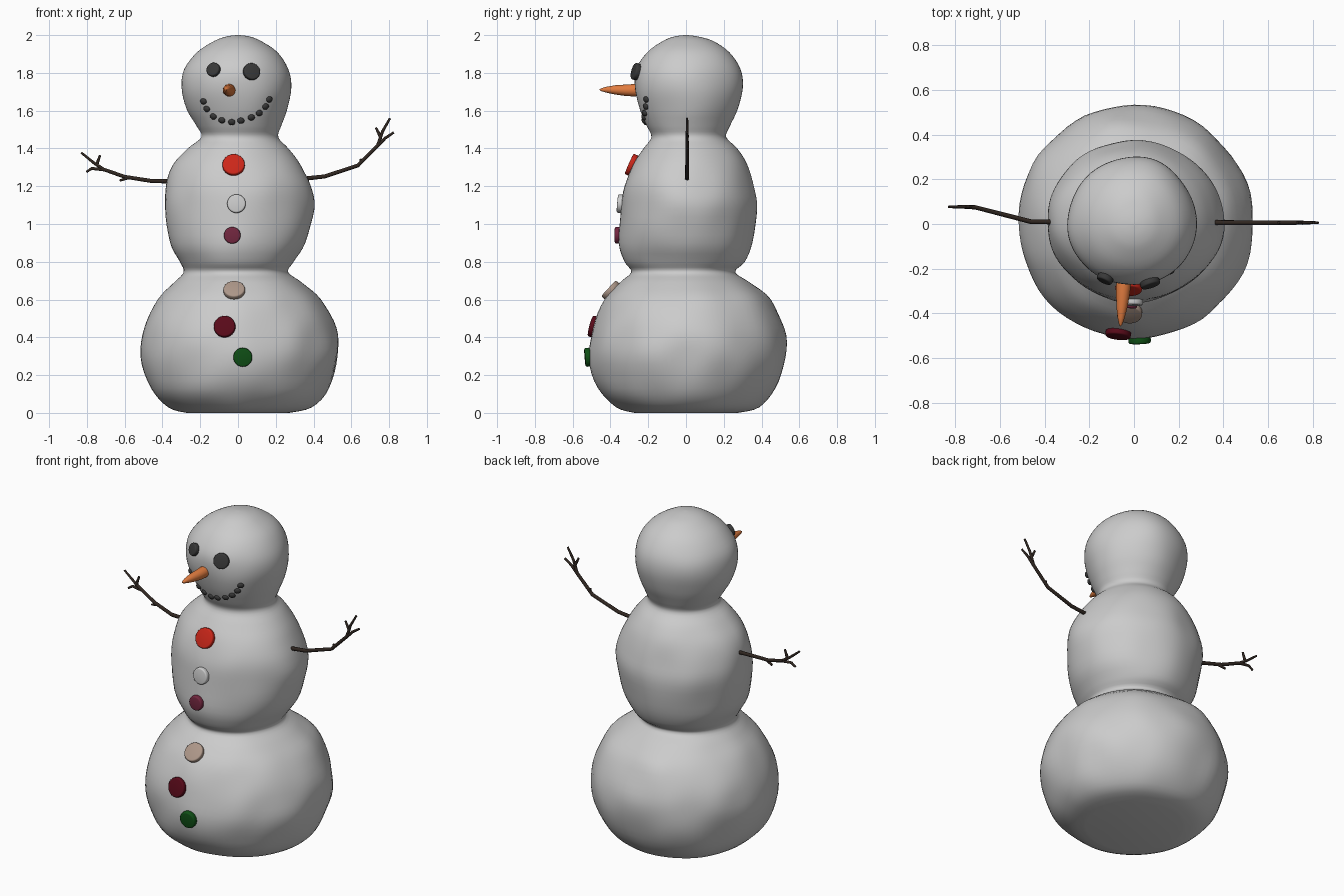
import bpy, bmesh, math
from mathutils import Vector, Matrix, noise
from mathutils.bvhtree import BVHTree

if "Cube" in bpy.data.objects:
    bpy.data.objects.remove(bpy.data.objects["Cube"])


def material(name, rgb):
    m = bpy.data.materials.new(name)
    m.diffuse_color = (*rgb, 1)
    m.use_nodes = True
    m.node_tree.nodes["Principled BSDF"].inputs["Base Color"].default_value = m.diffuse_color
    return m


def finish(bm, name, mat=None, angle=None):
    bmesh.ops.recalc_face_normals(bm, faces=bm.faces)
    me = bpy.data.meshes.new(name)
    bm.to_mesh(me)
    bm.free()
    ob = bpy.data.objects.new(name, me)
    bpy.context.collection.objects.link(ob)
    if mat:
        me.materials.append(mat)
    for p in me.polygons:
        p.use_smooth = True
    if angle:
        bpy.ops.object.select_all(action='DESELECT')
        ob.select_set(True)
        bpy.context.view_layer.objects.active = ob
        bpy.ops.object.shade_smooth_by_angle(angle=math.radians(angle))
    return ob


def loft(bm, rings):
    rows = [[bm.verts.new(p) for p in r] for r in rings]
    n = len(rows[0])
    for a, b in zip(rows, rows[1:]):
        for i in range(n):
            j = (i + 1) % n
            bm.faces.new((a[i], a[j], b[j], b[i]))
    bm.faces.new(rows[0])
    bm.faces.new(rows[-1])


def spline(rows, steps):
    out = []
    for i in range(len(rows) - 1):
        a, b = rows[max(i - 1, 0)], rows[i]
        c, d = rows[i + 1], rows[min(i + 2, len(rows) - 1)]
        for s in range(steps):
            t = s / steps
            out.append([0.5 * (2 * q + (r - p) * t + (2 * p - 5 * q + 4 * r - u) * t * t
                               + (3 * q - p - 3 * r + u) * t ** 3)
                        for p, q, r, u in zip(a, b, c, d)])
    return out + [list(rows[-1])]


# Packed snow body: height, then extents left, right, front, back
PROFILE = [
    (0, .27, .27, .27, .27), (.03, .37, .39, .37, .39), (.13, .47, .48, .47, .48),
    (.30, .52, .53, .51, .53), (.45, .505, .515, .49, .52), (.60, .425, .44, .43, .45),
    (.69, .335, .34, .355, .34), (.745, .285, .265, .29, .26), (.80, .305, .295, .325, .31),
    (.90, .36, .355, .35, .345), (1.08, .385, .40, .345, .375), (1.20, .38, .385, .33, .36),
    (1.31, .345, .335, .285, .325), (1.40, .265, .265, .225, .27), (1.46, .195, .215, .185, .215),
    (1.52, .22, .23, .21, .235), (1.61, .27, .26, .245, .275), (1.72, .297, .278, .272, .30),
    (1.82, .285, .265, .265, .285), (1.91, .22, .21, .205, .23), (1.97, .125, .12, .12, .14),
    (1.993, .06, .06, .06, .06), (2, .006, .006, .006, .006)]

SEG = 72
rings = []
for z, l, r, f, b in spline(PROFILE, 4):
    ring = []
    for k in range(SEG):
        c, s = math.cos(k * math.tau / SEG), math.sin(k * math.tau / SEG)
        p = Vector(((r if c > 0 else l) * c, (b if s > 0 else f) * s, max(0, z)))
        w = 1 + 0.03 * noise.noise(p * 5 + Vector((3, 1, 7)))
        ring.append(Vector((p.x * w, p.y * w, p.z)))
    rings.append(ring)
bm = bmesh.new()
loft(bm, rings)
bmesh.ops.recalc_face_normals(bm, faces=bm.faces)
tree = BVHTree.FromBMesh(bm)
finish(bm, "snow_body", None, 60)


def on_front(x, z, lift):
    hit, nor, _, _ = tree.ray_cast(Vector((x, -2, z)), Vector((0, 1, 0)))
    rot = nor.to_track_quat('Z', 'Y').to_matrix().to_4x4()
    return Matrix.Translation(hit + nor * lift) @ rot


def disc(name, x, z, r, mat, thick=.032):
    bm = bmesh.new()
    bmesh.ops.create_cone(bm, cap_ends=True, segments=32, radius1=r, radius2=r, depth=thick)
    rim = [e for e in bm.edges if abs(e.verts[0].co.z - e.verts[1].co.z) < 1e-5]
    bmesh.ops.bevel(bm, geom=rim, offset=.008, segments=3, profile=.5, affect='EDGES')
    bm.transform(on_front(x, z, .006))
    finish(bm, name, mat, 40)


# Buttons
for name, x, z, r, rgb in [
        ("red", -.023, 1.31, .059, (.6, .02, .01)), ("white", -.008, 1.107, .049, (.6, .6, .6)),
        ("plum", -.03, .94, .044, (.17, .02, .05)), ("beige", -.02, .645, .057, (.42, .31, .25)),
        ("maroon", -.07, .455, .057, (.1, .003, .01)), ("green", .025, .295, .05, (.005, .08, .008))]:
    disc("button_" + name, x, z, r, material(name, rgb))

# Coal eyes and mouth
coal = material("coal", (.04, .04, .04))
disc("eye_left", -.127, 1.815, .037, coal, .03)
disc("eye_right", .07, 1.805, .045, coal, .03)
MOUTH = [(-.182, 1.65), (-.165, 1.61), (-.13, 1.57), (-.085, 1.55), (-.033, 1.54),
         (.015, 1.548), (.07, 1.565), (.112, 1.588), (.145, 1.622), (.165, 1.66)]
for i, (x, z) in enumerate(MOUTH):
    bm = bmesh.new()
    bmesh.ops.create_uvsphere(bm, u_segments=16, v_segments=10, radius=1)
    bm.transform(on_front(x, z, .002) @ Matrix.Diagonal((.019, .017, .012, 1)))
    finish(bm, f"mouth_coal_{i}", coal)


def tube(bm, pts, radii, n=10):
    pts = [Vector(p) for p in pts]
    rings = []
    for i, p in enumerate(pts):
        d = (pts[min(i + 1, len(pts) - 1)] - pts[max(i - 1, 0)]).normalized()
        u = d.cross(Vector((0.1, 1, 0.2) if abs(d.y) < .8 else (0, 0, 1))).normalized()
        v = d.cross(u)
        rings.append([p + radii[i] * (u * math.cos(k * math.tau / n) + v * math.sin(k * math.tau / n))
                      for k in range(n)])
    loft(bm, rings)


# Carrot nose
bm = bmesh.new()
tube(bm, [(-.045, -.22, 1.71), (-.047, -.275, 1.708), (-.05, -.32, 1.708), (-.054, -.37, 1.71),
          (-.058, -.42, 1.711), (-.06, -.448, 1.711), (-.061, -.458, 1.711)],
     [.028, .033, .030, .025, .016, .008, .002], 20)
finish(bm, "carrot_nose", material("carrot", (.75, .2, .05)), 50)

# Stick arms, each a branch followed by its twigs (x, z)
bark = material("bark", (.03, .02, .015))
LEFT = [[(-.34, 1.225), (-.46, 1.228), (-.60, 1.25), (-.72, 1.292)],
        [(-.71, 1.288), (-.765, 1.325), (-.83, 1.378)], [(-.75, 1.308), (-.73, 1.365)],
        [(-.71, 1.288), (-.775, 1.294), (-.803, 1.275)], [(-.58, 1.246), (-.625, 1.23)]]
RIGHT = [[(.35, 1.24), (.46, 1.252), (.635, 1.31), (.75, 1.425)],
         [(.74, 1.415), (.765, 1.49), (.805, 1.56)], [(.745, 1.42), (.78, 1.455), (.825, 1.485)],
         [(.755, 1.46), (.73, 1.51)], [(.655, 1.325), (.648, 1.345)]]


def left_y(x):
    return .01 + .067 * min(1, max(0, (-x - .46) / .26))


for name, parts, fy in (("arm_left", LEFT, left_y), ("arm_right", RIGHT, lambda x: .006)):
    bm = bmesh.new()
    for i, path in enumerate(parts):
        r0, r1 = (.0115, .0095) if i == 0 else (.0095, .006)
        n = len(path) - 1
        tube(bm, [(x, fy(x), z) for x, z in path], [r0 + (r1 - r0) * k / n for k in range(n + 1)])
    finish(bm, name, bark, 50)
